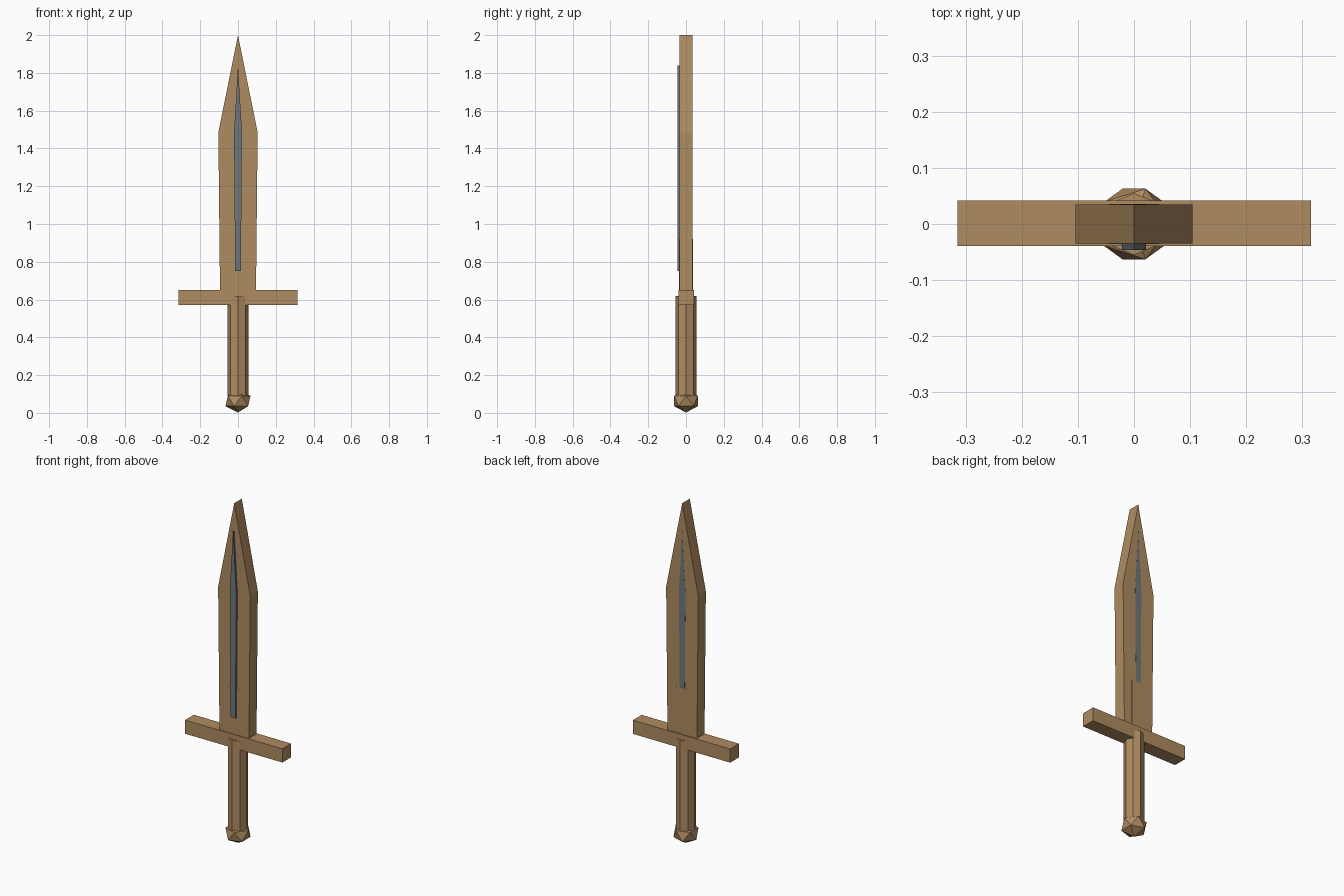
import bpy, bmesh, math
from mathutils import Matrix

if "Cube" in bpy.data.objects:
    bpy.data.objects.remove(bpy.data.objects["Cube"])


def material(name, rgb):
    m = bpy.data.materials.new(name)
    m.diffuse_color = (*rgb, 1)
    m.use_nodes = True
    m.node_tree.nodes["Principled BSDF"].inputs["Base Color"].default_value = m.diffuse_color
    return m


wood = material("wood", (0.43, 0.26, 0.12))
steel = material("steel", (0.16, 0.19, 0.20))


def finish(name, bm, mat):
    bmesh.ops.recalc_face_normals(bm, faces=bm.faces)
    me = bpy.data.meshes.new(name)
    bm.to_mesh(me)
    bm.free()
    me.materials.append(mat)
    ob = bpy.data.objects.new(name, me)
    bpy.context.collection.objects.link(ob)
    return ob


def pointed_slab(name, base, shoulder, tip, y0, y1, mat):
    """Symmetric pointed outline in x-z, extruded from y0 to y1."""
    half = [base, shoulder]
    outline = half + [(0, tip)] + [(-x, z) for x, z in reversed(half)]
    bm = bmesh.new()
    face = bm.faces.new([bm.verts.new((x, y0, z)) for x, z in outline])
    ext = bmesh.ops.extrude_face_region(bm, geom=[face])["geom"]
    verts = [g for g in ext if isinstance(g, bmesh.types.BMVert)]
    bmesh.ops.translate(bm, verts=verts, vec=(0, y1 - y0, 0))
    return finish(name, bm, mat)


def box(name, size, centre, mat):
    bm = bmesh.new()
    bmesh.ops.create_cube(bm, size=1, matrix=Matrix.Translation(centre) @ Matrix.Diagonal((*size, 1)))
    return finish(name, bm, mat)


# blade and the grey centre strip running through it
pointed_slab("blade", (0.095, 0.62), (0.104, 1.485), 2.0, -0.035, 0.035, wood)
pointed_slab("centre_strip", (0.015, 0.75), (0.021, 1.48), 1.84, -0.046, 0.0354, steel)

# tang showing just proud of the blade, and the crossguard
box("tang", (0.09, 0.072, 0.34), (0, 0, 0.75), wood)
box("crossguard", (0.63, 0.081, 0.08), (0, 0.001, 0.61), wood)

# eight-sided grip
bm = bmesh.new()
bmesh.ops.create_cone(bm, cap_ends=True, segments=8, radius1=0.055, radius2=0.055, depth=0.53,
                      matrix=Matrix.Translation((0, 0, 0.355)))
finish("grip", bm, wood)

# faceted pommel
bm = bmesh.new()
bmesh.ops.create_icosphere(bm, subdivisions=1, radius=1,
                           matrix=Matrix.Translation((0, 0, 0.063)) @ Matrix.Diagonal((0.074, 0.074, 0.061, 1)))
finish("pommel", bm, wood)
